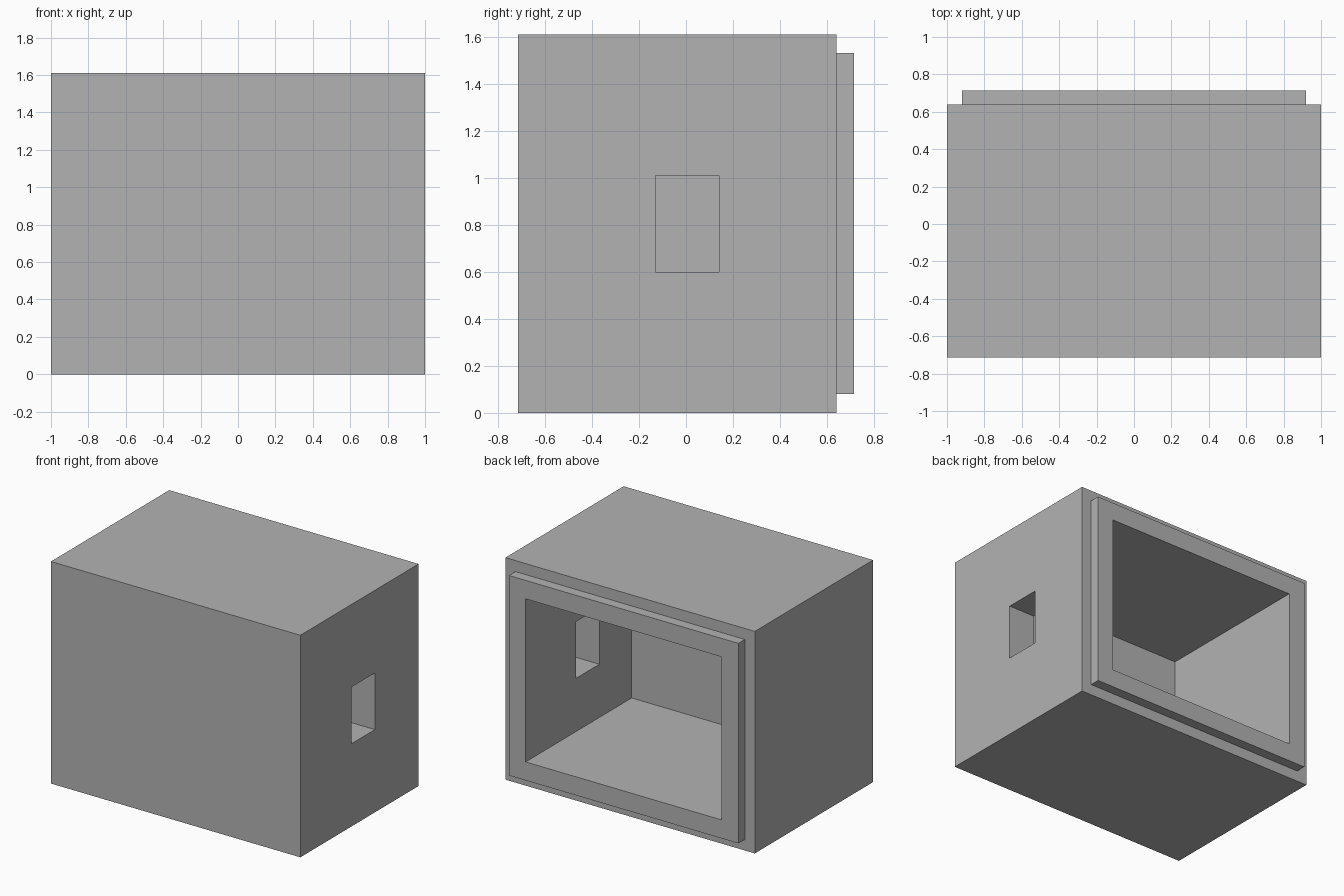
import bpy
import bmesh
from mathutils import Matrix, Vector

default = bpy.data.objects.get("Cube")
if default:
    bpy.data.objects.remove(default, do_unlink=True)

HEIGHT = 1.61
FRONT, BACK, LIP_END = -0.714, 0.64, 0.714
WALL, STEP = 0.214, 0.08

grey = bpy.data.materials.new("light_grey")
grey.use_nodes = True
grey.diffuse_color = (0.45, 0.45, 0.45, 1)
grey.node_tree.nodes["Principled BSDF"].inputs["Base Color"].default_value = grey.diffuse_color


def box(bm, low, high):
    low, high = Vector(low), Vector(high)
    matrix = Matrix.Translation((low + high) / 2) @ Matrix.Diagonal((*(high - low), 1))
    bmesh.ops.create_cube(bm, size=1, matrix=matrix)


def make_object(name, bm):
    mesh = bpy.data.meshes.new(name)
    bm.normal_update()
    bm.to_mesh(mesh)
    bm.free()
    mesh.materials.append(grey)
    obj = bpy.data.objects.new(name, mesh)
    bpy.context.collection.objects.link(obj)
    return obj


def step_face(bm, face, inset, y):
    """Inset the face, then push the inner face straight to depth y."""
    for thickness in (inset, 0):
        bmesh.ops.inset_region(bm, faces=[face], thickness=thickness, use_even_offset=True)
    for vert in face.verts:
        vert.co.y = y


# Hollow housing: outer block, raised lip round the open back, inner cavity
bm = bmesh.new()
box(bm, (-1, FRONT, 0), (1, BACK, HEIGHT))
bm.normal_update()
back_face = max(bm.faces, key=lambda f: f.calc_center_median().y)
step_face(bm, back_face, STEP, LIP_END)
bm.normal_update()
step_face(bm, back_face, WALL - STEP, FRONT + WALL)
housing = make_object("housing", bm)

# Rectangular window through the left wall
bm = bmesh.new()
box(bm, (0.6, -0.13, 0.6), (1.2, 0.14, 1.01))
cutter = make_object("window_cutter", bm)
cutter.hide_render = True

cut = housing.modifiers.new("window", 'BOOLEAN')
cut.operation = 'DIFFERENCE'
cut.solver = 'EXACT'
cut.object = cutter
bpy.context.view_layer.objects.active = housing
bpy.ops.object.modifier_apply(modifier=cut.name)
bpy.data.objects.remove(cutter, do_unlink=True)
